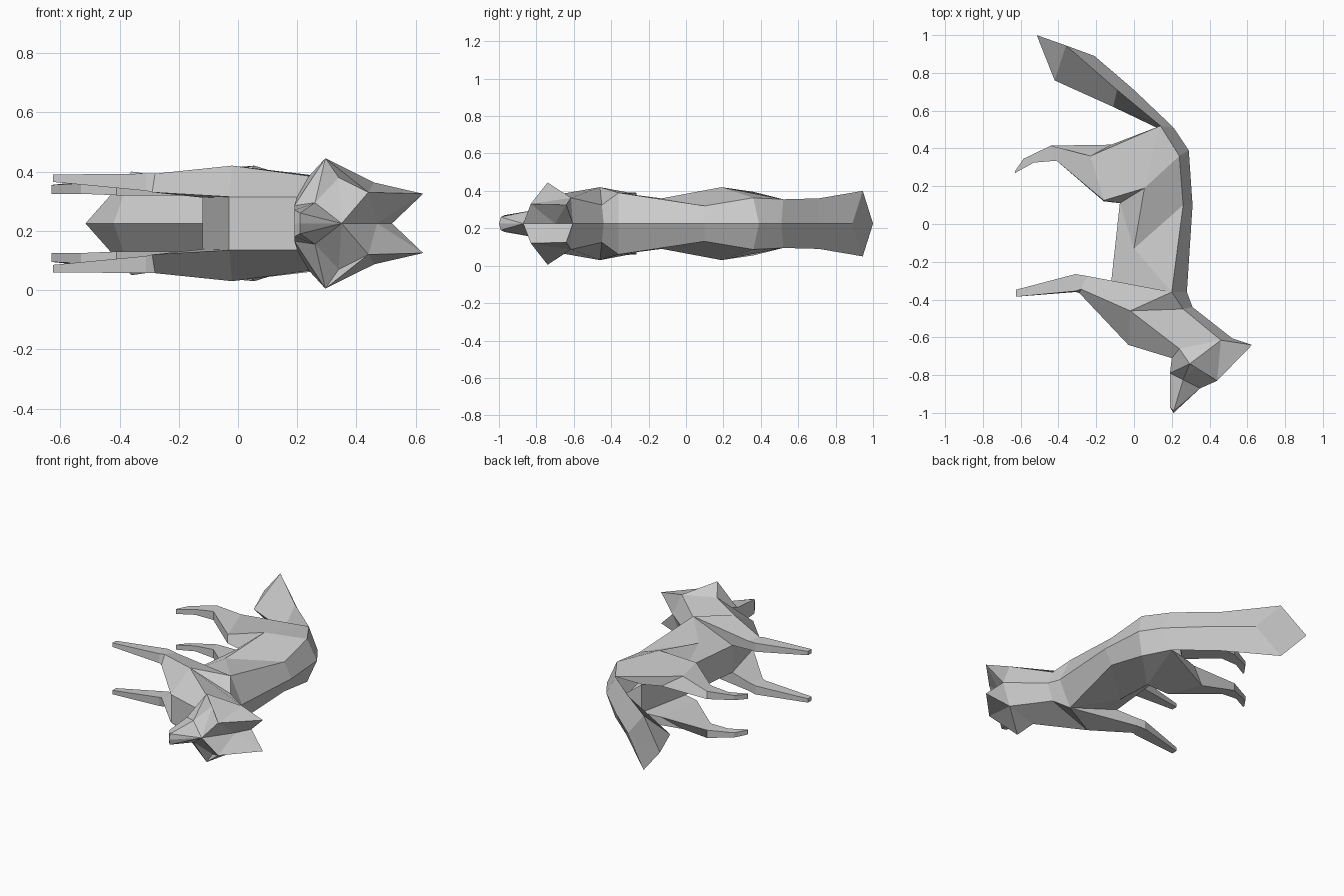
import bpy, bmesh

if "Cube" in bpy.data.objects:
    bpy.data.objects.remove(bpy.data.objects["Cube"])

MID = 0.225   # height of the animal's symmetry plane (it lies on its side)

fur = bpy.data.materials.new("grey_fur")
fur.diffuse_color = (0.6, 0.6, 0.6, 1)
fur.use_nodes = True
fur.node_tree.nodes["Principled BSDF"].inputs["Base Color"].default_value = fur.diffuse_color


def build(name, points, faces):
    """Make one mirrored part; points are (x, y, half width)."""
    bm = bmesh.new()
    verts = [bm.verts.new(p) for p in points]
    for f in faces:
        bm.faces.new([verts[i] for i in f])
    bmesh.ops.remove_doubles(bm, verts=bm.verts, dist=1e-4)
    bmesh.ops.dissolve_degenerate(bm, edges=bm.edges, dist=1e-4)
    bmesh.ops.mirror(bm, geom=bm.verts[:] + bm.edges[:] + bm.faces[:],
                     axis='Z', merge_dist=1e-4)
    bmesh.ops.remove_doubles(bm, verts=bm.verts, dist=1e-4)
    bmesh.ops.recalc_face_normals(bm, faces=bm.faces)
    me = bpy.data.meshes.new(name)
    bm.to_mesh(me)
    bm.free()
    me.materials.append(fur)
    ob = bpy.data.objects.new(name, me)
    ob.location.z = MID
    bpy.context.collection.objects.link(ob)
    return ob


def loft(name, rings, closed=False, skip=(), extra=()):
    """Join successive rings with quads; closed rings also get an end cap."""
    n = len(rings[0])
    span = n if closed else n - 1
    faces = [(r * n + k, r * n + (k + 1) % n, (r + 1) * n + (k + 1) % n, (r + 1) * n + k)
             for r in range(len(rings) - 1) for k in range(span) if (r, k) not in skip]
    if closed:
        faces.append(tuple(range((len(rings) - 1) * n, len(rings) * n)))
    return build(name, [p for ring in rings for p in ring], faces + list(extra))


# Landmarks shared between neighbouring parts
nape, temple = (.52, -.605, 0), (.46, -.615, .138)
jaw, throat, throat_mid = (.24, -.66, .16), (.2, -.71, .09), (.2, -.71, 0)
chest, shoulder = (-.03, -.64, .09), (-.02, -.46, .195)
withers, belly = (.2, -.36, .165), (-.12, -.3, .087)
groin, hip = (-.075, .11, .087), (.055, .19, .195)
rump, rump_under = (.14, .52, .13), (0, .45, .09)
tail_top, tail_under = (.21, .51, 0), (.12, .51, 0)


def mid(p):
    return (p[0], p[1], 0)


# Body: half rings from spine ridge to belly, neck to rump
loft("body", [
    [nape, temple, jaw, throat, throat_mid],
    [(.31, -.44, 0), (.26, -.45, .1), shoulder, chest, mid(chest)],
    [(.28, -.36, 0), withers, withers, belly, mid(belly)],
    [(.31, .1, 0), (.26, .1, .095), (0, -.13, .135), groin, mid(groin)],
    [(.29, .39, 0), (.24, .36, .138), hip, rump_under, mid(rump_under)],
    [tail_top, rump, rump, tail_under, tail_under],
], skip={(1, 2), (3, 2), (4, 2)}, extra=[(17, 22, 18)])

# Tail: brush that widens, then closes to a point
tip = (-.515, 1, 0)
loft("tail", [
    [tail_top, rump, tail_under],
    [(0, .71, 0), (-.09, .71, .135), (-.11, .62, 0)],
    [(-.21, .89, 0), (-.36, .945, .175), (-.42, .76, 0)],
    [tip, tip, tip],
])

# Front legs: shoulder, knee, paw
loft("front_legs", [
    [chest, shoulder, withers, belly],
    [(-.29, -.365, .105), (-.28, -.345, .168), (-.25, -.275, .16), (-.25, -.275, .105)],
    [(-.31, -.36, .11), (-.31, -.355, .168), (-.31, -.265, .165), (-.31, -.265, .11)],
    [(-.625, -.385, .14), (-.625, -.385, .165), (-.625, -.348, .165), (-.625, -.348, .14)],
], closed=True)

# Hind legs: thigh, knee, hock, ankle, toe
loft("hind_legs", [
    [groin, hip, rump, rump_under],
    [(-.16, .12, .095), (-.16, .125, .15), (-.23, .36, .17), (-.12, .42, .1)],
    [(-.41, .335, .095), (-.41, .335, .15), (-.44, .415, .15), (-.44, .415, .1)],
    [(-.53, .325, .1), (-.53, .325, .135), (-.585, .345, .135), (-.585, .345, .105)],
    [(-.63, .27, .1), (-.63, .27, .13), (-.63, .28, .13), (-.63, .28, .1)],
], closed=True)

# Head: muzzle, forehead, pointed ears and cheek tufts
P = {
    "nape": nape, "temple": temple, "jaw": jaw, "throat": throat, "throat_mid": throat_mid,
    "brow_mid": (.35, -.87, 0), "brow": (.44, -.83, .105), "eye": (.34, -.745, .155),
    "crown": (.47, -.7, 0), "ear": (.625, -.64, .1), "cheek": (.295, -.74, .22),
    "muzzle": (.26, -.825, .07), "lip": (.19, -.79, .06), "lip_mid": (.19, -.79, 0),
    "nose": (.21, -1, 0), "nose_side": (.21, -.99, .035),
    "chin": (.19, -.97, .045), "chin_mid": (.19, -.97, 0),
}
keys = list(P)
head_faces = [
    "brow_mid brow crown", "crown brow ear", "brow temple ear", "crown ear nape",
    "nape ear temple", "brow_mid muzzle eye", "brow_mid eye brow",
    "brow eye cheek", "brow cheek temple", "temple cheek jaw",
    "cheek eye muzzle", "cheek muzzle lip", "cheek lip jaw", "jaw lip throat",
    "brow_mid nose nose_side", "brow_mid nose_side muzzle", "muzzle nose_side chin lip",
    "nose nose_side chin chin_mid", "chin_mid chin lip lip_mid",
    "lip_mid lip throat throat_mid",
]
build("head", list(P.values()), [[keys.index(k) for k in f.split()] for f in head_faces])
